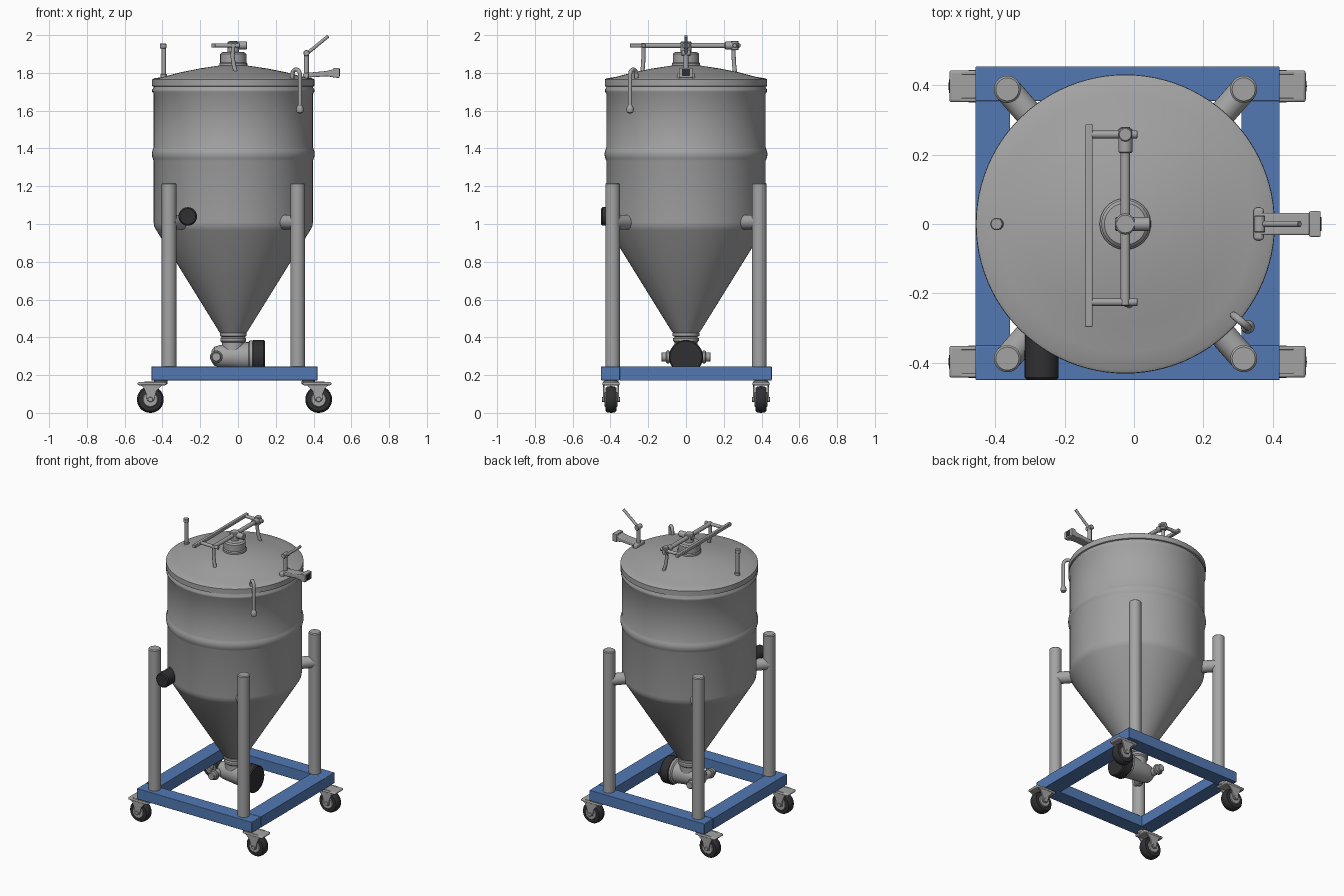
import bpy, bmesh, math
from mathutils import Vector

if "Cube" in bpy.data.objects:
    bpy.data.objects.remove(bpy.data.objects["Cube"])

CX = -0.025  # tank axis


def material(name, rgb):
    m = bpy.data.materials.new(name)
    m.diffuse_color = (*rgb, 1)
    m.use_nodes = True
    m.node_tree.nodes["Principled BSDF"].inputs["Base Color"].default_value = m.diffuse_color
    return m


STEEL = material("brushed steel", (0.37, 0.37, 0.37))
BLUE = material("blue paint", (0.085, 0.19, 0.45))
BLACK = material("black rubber", (0.03, 0.03, 0.034))


def finish(name, bm, mat, bevel=0):
    bmesh.ops.recalc_face_normals(bm, faces=bm.faces)
    me = bpy.data.meshes.new(name)
    bm.to_mesh(me)
    bm.free()
    ob = bpy.data.objects.new(name, me)
    bpy.context.collection.objects.link(ob)
    me.materials.append(mat)
    if bevel:
        b = ob.modifiers.new("bevel", "BEVEL")
        b.width, b.segments, b.limit_method = bevel, 3, "ANGLE"
    bpy.ops.object.select_all(action="DESELECT")
    ob.select_set(True)
    bpy.context.view_layer.objects.active = ob
    bpy.ops.object.shade_smooth_by_angle(angle=math.radians(35))
    return ob


def box(name, lo, hi, mat, bevel=0.004):
    bm = bmesh.new()
    bmesh.ops.create_cube(bm, size=1)
    for v in bm.verts:
        v.co = Vector([(a + b) / 2 + c * (b - a) for a, b, c in zip(lo, hi, v.co)])
    return finish(name, bm, mat, bevel)


def lathe(name, profile, mat, origin=(0, 0, 0), axis=(0, 0, 1), n=48):
    """Revolve (radius, height) points around an axis, capping both ends."""
    bm = bmesh.new()
    q = Vector((0, 0, 1)).rotation_difference(Vector(axis))
    rings = []
    for r, h in profile:
        rings.append([bm.verts.new(q @ Vector((r * math.cos(t), r * math.sin(t), h)) + Vector(origin))
                      for t in (2 * math.pi * i / n for i in range(n))])
    for a, b in zip(rings, rings[1:]):
        for i in range(n):
            j = (i + 1) % n
            bm.faces.new((a[i], a[j], b[j], b[i]))
    bm.faces.new(rings[0])
    bm.faces.new(rings[-1])
    return finish(name, bm, mat)


def rod(name, p, q, r, mat, n=28):
    """Cylinder with softened ends between two points."""
    d = Vector(q) - Vector(p)
    L, c = d.length, r * 0.15
    return lathe(name, [(r - c, 0), (r, c), (r, L - c), (r - c, L)], mat, p, d.normalized(), n)


def pipe(name, pts, r, mat):
    cu = bpy.data.curves.new(name, "CURVE")
    cu.dimensions, cu.bevel_depth, cu.bevel_resolution, cu.use_fill_caps = "3D", r, 4, True
    sp = cu.splines.new("POLY")
    sp.points.add(len(pts) - 1)
    for s, p in zip(sp.points, pts):
        s.co = (*p, 1)
    tmp = bpy.data.objects.new(name, cu)
    bpy.context.collection.objects.link(tmp)
    me = bpy.data.meshes.new_from_object(tmp.evaluated_get(bpy.context.evaluated_depsgraph_get()))
    bm = bmesh.new()
    bm.from_mesh(me)
    bpy.data.objects.remove(tmp)
    return finish(name, bm, mat)


def prism(name, xz, y0, y1, mat, bevel=0.003):
    """Extrude an x-z outline along y."""
    bm = bmesh.new()
    f = bm.faces.new([bm.verts.new((x, y0, z)) for x, z in xz])
    g = bmesh.ops.extrude_face_region(bm, geom=[f])["geom"]
    for v in g:
        if isinstance(v, bmesh.types.BMVert):
            v.co.y = y1
    return finish(name, bm, mat, bevel)


# tank shell: neck, cone, cylinder, stiffening bead, rim
bead = [(0.422 + 0.009 * math.sin(math.pi * i / 8), 1.335 + 0.07 * i / 8) for i in range(9)]
lathe("tank_body", [(0.06, 0.33), (0.06, 0.415), (0.075, 0.43), (0.408, 0.968), (0.418, 0.985), (0.422, 1.01)]
      + bead + [(0.422, 1.69), (0.429, 1.70), (0.429, 1.712), (0.422, 1.722), (0.422, 1.74)],
      STEEL, (CX, 0, 0), n=96)
lathe("neck_clamp", [(0.06, 0.372), (0.068, 0.38), (0.068, 0.395), (0.06, 0.402), (0.071, 0.408), (0.071, 0.422),
                     (0.064, 0.43)], STEEL, (CX, 0, 0))
# domed lid and centre collar
lathe("lid", [(0.42, 1.726), (0.43, 1.73), (0.43, 1.765), (0.42, 1.771), (0.37, 1.779), (0.28, 1.803), (0.18, 1.823),
              (0.08, 1.838), (0.01, 1.84)], STEEL, (CX, 0, 0), n=96)
lathe("lid_collar", [(0.074, 1.82), (0.074, 1.85), (0.069, 1.856), (0.069, 1.9), (0.06, 1.909), (0.02, 1.912)],
      STEEL, (CX, 0, 0))

# base frame
X0, X1, Y0, Y1, W = -0.457, 0.42, -0.45, 0.454, 0.1
for s, lo, hi in (("front", Y0, Y0 + W), ("back", Y1 - W, Y1)):
    box(s + "_beam", (X0, lo, 0.172), (X1, hi, 0.246), BLUE)
for s, lo, hi in (("left", X0, X0 + W), ("right", X1 - W - 0.01, X1)):
    box(s + "_beam", (lo, Y0 + W, 0.172), (hi, Y1 - W, 0.246), BLUE, 0)

# posts with radial arms to the tank
for px in (-0.365, 0.316):
    for py in (-0.388, 0.388):
        rod("post", (px, py, 0.24), (px, py, 1.217), 0.039, STEEL, 32)
        d = Vector((CX - px, -py, 0)).normalized()
        p = Vector((px, py, 1.01))
        rod("post_arm", p, p + d * 0.15, 0.039, STEEL)

# casters: side is the outward x direction
for side, wx in ((-1, -0.464), (1, 0.427)):
    for wy in (-0.397, 0.397):
        lathe("caster_tyre", [(0.05, -0.03), (0.062, -0.028), (0.069, -0.018), (0.071, 0), (0.069, 0.018),
                              (0.062, 0.028), (0.05, 0.03)], BLACK, (wx, wy, 0.071), (0, 1, 0), 36)
        rod("caster_hub", (wx, wy - 0.034, 0.071), (wx, wy + 0.034, 0.071), 0.043, STEEL)
        rod("caster_axle", (wx, wy - 0.047, 0.071), (wx, wy + 0.047, 0.071), 0.014, STEEL, 16)
        outline = [(-0.085, 0.165), (0.03, 0.165), (0.06, 0.15), (0.038, 0.138), (0.022, 0.1), (0.018, 0.062),
                   (-0.018, 0.062), (-0.032, 0.115), (-0.055, 0.14)]
        for k in (-1, 1):
            prism("caster_fork", [(wx + side * x, z) for x, z in outline],
                  wy + k * 0.034, wy + k * 0.043, STEEL, 0.002)
        a, b = sorted((wx - side * 0.085, wx + side * 0.068))
        box("caster_hood", (a, wy - 0.046, 0.146), (b, wy + 0.046, 0.163), STEEL, 0.008)
        sx = wx - side * 0.055
        rod("caster_swivel", (sx, wy, 0.15), (sx, wy, 0.174), 0.036, STEEL)

# outlet valve under the cone
lathe("valve_body", [(0.03, -0.14), (0.05, -0.125), (0.06, -0.09), (0.066, -0.03), (0.074, 0.04), (0.074, 0.055),
                     (0.084, 0.062), (0.084, 0.08)], STEEL, (0, 0, 0.3), (1, 0, 0))
lathe("valve_cap", [(0.085, 0.076), (0.09, 0.08), (0.09, 0.135), (0.084, 0.142)], BLACK, (0, 0, 0.296), (1, 0, 0))
rod("valve_side_pipe", (-0.115, -0.13, 0.296), (-0.115, 0.13, 0.296), 0.025, STEEL)
for s in (-1, 1):
    rod("valve_side_nut", (-0.115, s * 0.085, 0.296), (-0.115, s * 0.105, 0.296), 0.034, STEEL)

# black side port
rod("side_port", (-0.266, -0.25, 1.04), (-0.266, -0.45, 1.04), 0.049, BLACK, 36)

# lid clamp handle
Z = 1.945
rod("clamp_spindle_bar", (CX, -0.235, Z), (CX, 0.28, Z), 0.014, STEEL)
box("clamp_grip_bar", (-0.141, -0.297, Z - 0.011), (-0.119, 0.288, Z + 0.011), STEEL)
for y in (-0.225, 0.258):
    rod("clamp_cross_bar", (-0.13, y, Z), (0.01, y, Z), 0.011, STEEL)
rod("clamp_joint", (CX, 0.205, Z), (CX, 0.275, Z), 0.02, STEEL)
rod("clamp_joint_cap", (CX, 0.258, Z - 0.025), (CX, 0.258, Z + 0.025), 0.02, STEEL)
for y in (-0.225, 0.252):
    pipe("clamp_leg", [(CX, y, Z), (CX - 0.004, y, 1.89), (CX + 0.002, y * 1.01, 1.845), (CX + 0.014, y * 1.03, 1.80)],
         0.011, STEEL)
rod("clamp_hub", (CX, 0, 1.9), (CX, 0, 1.965), 0.03, STEEL)
rod("clamp_hub_side", (-0.055, 0, Z), (0.048, 0, Z), 0.02, STEEL)

# left vent rod
rod("vent_rod", (-0.393, 0, 1.765), (-0.393, 0, 1.94), 0.012, STEEL)
rod("vent_cap", (-0.396, 0, 1.93), (-0.396, 0, 1.955), 0.018, STEEL)
rod("vent_foot", (-0.393, 0, 1.765), (-0.393, 0, 1.795), 0.017, STEEL)

# right latch: hinge, flared handle, lever
box("latch_hinge", (0.345, -0.047, 1.765), (0.374, 0.047, 1.80), STEEL, 0.008)
prism("latch_handle", [(0.36, 1.775), (0.47, 1.782), (0.535, 1.772), (0.538, 1.828), (0.47, 1.81), (0.36, 1.80)],
      -0.032, 0.032, STEEL, 0.005)
box("latch_handle_end", (0.505, -0.037, 1.775), (0.538, 0.037, 1.827), STEEL, 0.004)
box("latch_socket", (0.537, -0.02, 1.783), (0.54, 0.02, 1.82), BLACK, 0)
rod("latch_post", (0.362, 0, 1.78), (0.362, 0, 1.91), 0.013, STEEL)
rod("latch_pivot", (0.362, -0.024, 1.905), (0.362, 0.024, 1.905), 0.016, STEEL)
rod("latch_lever", (0.362, 0, 1.90), (0.478, 0, 1.995), 0.009, STEEL)

# overflow hook on the rim
a, b = Vector((0.287, -0.263, 0)), Vector((0.328, -0.296, 0))
arc = [(a + b) / 2 + (a - b) / 2 * math.cos(t) + Vector((0, 0, 1.79 + 0.028 * math.sin(t)))
       for t in (math.pi * i / 8 for i in range(9))]
pipe("overflow_hook", [(a.x, a.y, 1.76)] + arc + [(b.x, b.y, 1.61)], 0.011, STEEL)
lathe("hook_bulb", [(0.004, 1.585), (0.016, 1.59), (0.02, 1.605), (0.017, 1.62), (0.01, 1.63)], STEEL, (b.x, b.y, 0), n=20)
